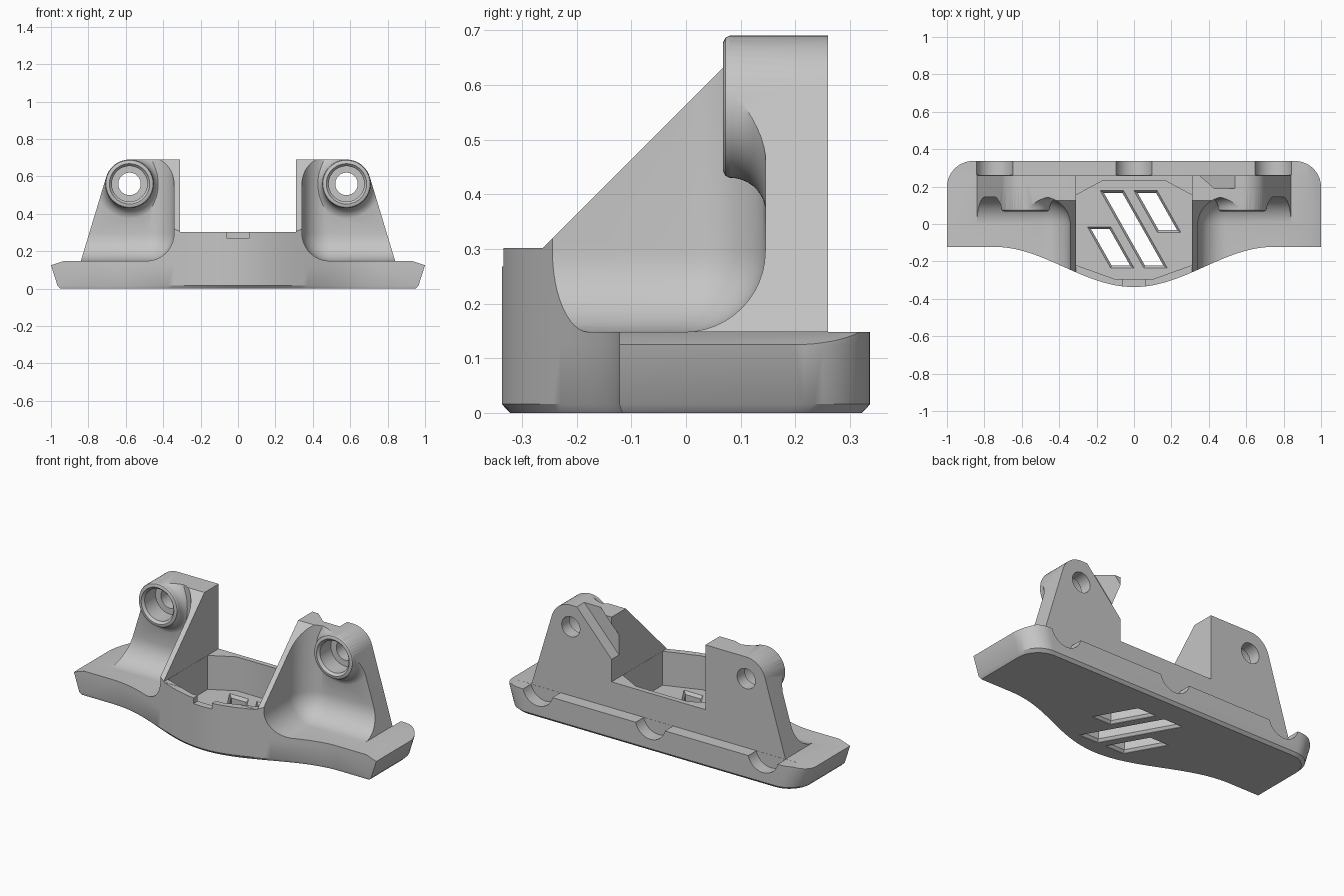
import bpy, bmesh
from math import sin, cos, pi, radians

cube = bpy.data.objects.get("Cube")
if cube:
    bpy.data.objects.remove(cube, do_unlink=True)

grey = bpy.data.materials.new("plain grey")
grey.use_nodes = True
grey.diffuse_color = (0.56, 0.56, 0.56, 1)
grey.node_tree.nodes["Principled BSDF"].inputs["Base Color"].default_value = (0.56, 0.56, 0.56, 1)


def finish(name, bm):
    bmesh.ops.recalc_face_normals(bm, faces=bm.faces)
    mesh = bpy.data.meshes.new(name)
    bm.to_mesh(mesh)
    bm.free()
    mesh.materials.append(grey)
    obj = bpy.data.objects.new(name, mesh)
    bpy.context.collection.objects.link(obj)
    return obj


def loft(name, loops):
    """Closed solid through a stack of matching loops."""
    bm = bmesh.new()
    rings = [[bm.verts.new(p) for p in loop] for loop in loops]
    n = len(rings[0])
    for a, b in zip(rings, rings[1:]):
        for i in range(n):
            j = (i + 1) % n
            bm.faces.new((a[i], a[j], b[j], b[i]))
    bm.faces.new(rings[0])
    bm.faces.new(rings[-1])
    return finish(name, bm)


def revolve(name, x, z, profile, n=64):
    """Solid of (radius, y) steps around an axis along y."""
    return loft(name, [[(x + r * cos(2 * pi * i / n), y, z + r * sin(2 * pi * i / n))
                        for i in range(n)] for r, y in profile])


def box(name, lo, hi):
    (a, b, c), (d, e, f) = lo, hi
    return loft(name, [[(a, b, z), (d, b, z), (d, e, z), (a, e, z)] for z in (c, f)])


def combine(target, tool, operation):
    mod = target.modifiers.new(operation, 'BOOLEAN')
    mod.object, mod.operation, mod.solver = tool, operation, 'EXACT'
    bpy.context.view_layer.objects.active = target
    bpy.ops.object.modifier_apply(modifier=mod.name)
    bpy.data.objects.remove(tool, do_unlink=True)


# Plan outline: swelling front, straight sides, rounded back corners
outline = [(-1, -0.122)]
for i in range(-24, 25):
    x = 0.75 * i / 24
    outline.append((x, -0.122 - 0.215 * (1 + cos(pi * x / 0.75)) / 2))
outline.append((1, -0.122))
corner = [(0.86 + 0.14 * cos(a), 0.197 + 0.14 * sin(a))
          for a in (radians(7.5 * i) for i in range(13))]
outline += corner + [(-x, y) for x, y in reversed(corner)]


def outline_at(z, ends, depth):
    """Outline with its ends drawn in and its depth scaled."""
    return [(x * (ends if abs(x) > 0.8 else 1), y * depth, z) for x, y in outline]


bracket = loft("mount_bracket", [
    outline_at(0, 0.95, 0.955), outline_at(0.016, 0.965, 1),
    outline_at(0.125, 1, 1), outline_at(0.8, 1, 1)])

# Side profile: low front wall, sloping ribs, upright pillars, back ledge
side = [(-0.5, -0.1), (-0.5, 0.302), (-0.262, 0.302), (0.126, 0.69), (0.126, 0.75),
        (0.26, 0.75), (0.26, 0.148), (0.5, 0.148), (0.5, -0.1)]
combine(bracket, loft("side_profile", [[(x, y, z) for y, z in side] for x in (-1.2, 1.2)]),
        'INTERSECT')

BOSS_X, BOSS_Z, BOSS_R = 0.58, 0.56, 0.13
for s in (1, -1):
    # Rounded hollow outside each rib
    bm = bmesh.new()
    bmesh.ops.create_cube(bm, size=1)
    for v in bm.verts:
        v.co.x = s * (1.5 if v.co.x * s > 0 else 0.342)
        v.co.y = 0.145 if v.co.y > 0 else -1
        v.co.z = 1.5 if v.co.z > 0 else 0.148

    def near(v):
        return (abs(v.co.x) < 1, v.co.y > 0, v.co.z < 1)
    edges = [e for e in bm.edges
             if sum(p and q for p, q in zip(near(e.verts[0]), near(e.verts[1]))) == 2]
    bmesh.ops.bevel(bm, geom=edges, offset=0.148, segments=12, profile=0.5, affect='EDGES')
    combine(bracket, finish("hollow", bm), 'DIFFERENCE')

    # Screw boss, flaring into the pillar
    steps = [(BOSS_R - 0.012, 0.068), (BOSS_R - 0.004, 0.072), (BOSS_R, 0.08)]
    steps += [(BOSS_R + 0.065 * (1 - cos(a)), 0.081 + 0.065 * sin(a))
              for a in (radians(10 * i) for i in range(10))]
    steps.append((BOSS_R + 0.065, 0.2))
    combine(bracket, revolve("boss", s * BOSS_X, BOSS_Z, steps), 'UNION')

# Front silhouette: bevelled base ends, tapering pillars with a rounded shoulder
half = [(1.07, -0.05), (1.07, 0.101), (0.93, 0.1485), (0.84, 0.1485)]
half += [(BOSS_X + BOSS_R * cos(a), BOSS_Z + BOSS_R * sin(a))
         for a in (radians(16.6 + 73.4 * i / 10) for i in range(11))]
half += [(0.31, 0.69), (0.31, 0.303)]
front = half + [(-x, z) for x, z in reversed(half)]
combine(bracket, loft("front_profile", [[(x, y, z) for x, z in front] for y in (-0.6, 0.6)]),
        'INTERSECT')

# Central tray
FLOOR = 0.1
tray = [(0.1, -0.295), (0.309, -0.22), (0.309, 0.155), (0.17, 0.23)]
tray += [(-x, y) for x, y in reversed(tray)]
combine(bracket, loft("tray", [[(x, y, z) for x, y in tray] for z in (FLOOR, 0.5)]),
        'DIFFERENCE')

# Three slanted floor slots with chamfered rims
for x, top, bottom in ((-0.08, 0.18, -0.235), (0.1, 0.18, -0.045), (-0.258, -0.015, -0.235)):
    loops = []
    for z, d in ((-0.01, 0), (0.002, 0), (0.016, 0.013), (FLOOR - 0.016, 0.013),
                 (FLOOR, 0), (FLOOR + 0.02, 0)):
        t, b = top - d, bottom + d
        loops.append([(x + e - 0.565 * y, y, z) for e, y in
                      ((d, t), (0.125 - d, t), (0.125 - d, b), (d, b))])
    combine(bracket, loft("slot", loops), 'DIFFERENCE')

# Notch in the front lip
combine(bracket, box("lip_notch", (-0.06, -0.5, 0.268), (0.06, -0.27, 0.4)), 'DIFFERENCE')

# Counterbored screw holes
for s in (1, -1):
    combine(bracket, revolve("screw_hole", s * BOSS_X, BOSS_Z, [
        (0.108, 0.05), (0.108, 0.068), (0.095, 0.082), (0.095, 0.185),
        (0.06, 0.186), (0.06, 0.4)]), 'DIFFERENCE')

# Round scoops along the back ledge
for x in (-0.745, 0, 0.745):
    combine(bracket, revolve("scoop", x, 0.172, [(0.1, 0.261), (0.1, 0.5)]), 'DIFFERENCE')

# Diagonal cable channel on the back of the left pillar
loops = []
for y, far in ((0.19, 0.43), (0.26, 0.35), (0.3, 0.305)):
    loops.append([(x + k, y, 0.69 + 1.1 * k) for x, k in
                  ((0.54, 0.1), (far, 0.1), (far, -0.3), (0.54, -0.3))])
combine(bracket, loft("cable_channel", loops), 'DIFFERENCE')

# Smooth the curves, keep edges crisp
bpy.ops.object.select_all(action='DESELECT')
bracket.select_set(True)
bpy.context.view_layer.objects.active = bracket
bpy.ops.object.shade_smooth_by_angle(angle=radians(30))
